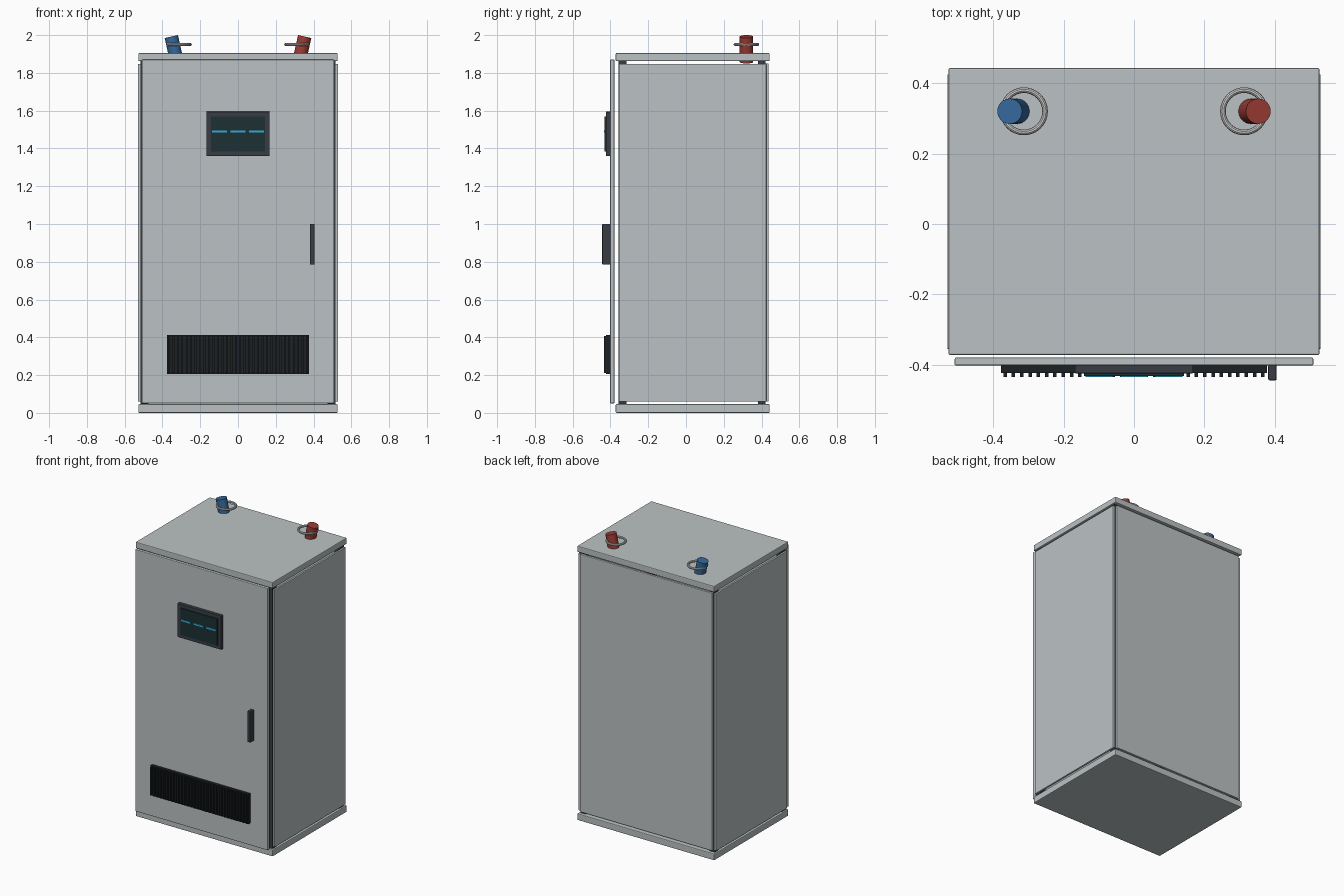
import bpy
from math import radians

if "Cube" in bpy.data.objects:
    bpy.data.objects.remove(bpy.data.objects["Cube"])


def material(name, rgb):
    m = bpy.data.materials.new(name)
    m.diffuse_color = (*rgb, 1)
    m.use_nodes = True
    m.node_tree.nodes["Principled BSDF"].inputs["Base Color"].default_value = m.diffuse_color
    return m


GREY = material("painted_grey", (0.5, 0.54, 0.55))
STEEL = material("steel", (0.55, 0.57, 0.58))
DARK = material("dark_frame", (0.04, 0.047, 0.058))
BLACK = material("black_vent", (0.012, 0.015, 0.018))
GLASS = material("screen_glass", (0.012, 0.03, 0.034))
CYAN = material("cyan", (0.03, 0.42, 0.68))
BLUE = material("blue", (0.035, 0.14, 0.33))
RED = material("red", (0.33, 0.045, 0.035))


def box(name, x, y, z, mat, bevel=0.0):
    """Box from (min, max) ranges, with an optional small edge bevel."""
    lo, hi = zip(x, y, z)
    bpy.ops.mesh.primitive_cube_add(size=1, location=[(a + b) / 2 for a, b in zip(lo, hi)])
    o = bpy.context.object
    o.name = name
    o.scale = [b - a for a, b in zip(lo, hi)]
    bpy.ops.object.transform_apply(location=False, rotation=False, scale=True)
    o.data.materials.append(mat)
    if bevel:
        mod = o.modifiers.new("edge", "BEVEL")
        mod.width = bevel
        mod.segments = 2
    return o


# Base and roof plates
box("base_plate", (-0.527, 0.527), (-0.372, 0.443), (0.0, 0.046), GREY, 0.005)
box("roof_plate", (-0.527, 0.527), (-0.372, 0.443), (1.862, 1.905), GREY, 0.005)

# Corner posts and side panels, mirrored left and right
for s, side in ((-1, "left"), (1, "right")):
    px = sorted((s * 0.475, s * 0.516))
    box("front_post_" + side, px, (-0.357, -0.315), (0.04, 1.87), DARK)
    box("back_post_" + side, px, (0.38, 0.421), (0.04, 1.87), DARK)
    box("side_panel_" + side, sorted((s * 0.516, s * 0.53)), (-0.355, 0.425), (0.06, 1.847), GREY, 0.003)

# Back panel and front door
box("back_panel", (-0.508, 0.508), (0.421, 0.438), (0.06, 1.85), GREY, 0.003)
box("front_door", (-0.509, 0.509), (-0.402, -0.379), (0.05, 1.87), GREY, 0.004)

# Display with three glowing dashes
box("display_bezel", (-0.168, 0.168), (-0.424, -0.4), (1.36, 1.595), DARK, 0.003)
box("display_screen", (-0.142, 0.142), (-0.431, -0.42), (1.385, 1.57), GLASS)
for i in (-1, 0, 1):
    x = i * 0.098
    box("display_dash", (x - 0.039, x + 0.039), (-0.435, -0.43), (1.484, 1.496), CYAN)

# Door handle
box("door_handle", (0.381, 0.405), (-0.444, -0.4), (0.785, 1.0), DARK, 0.004)

# Vent with upright fins
box("vent_plate", (-0.377, 0.377), (-0.423, -0.4), (0.205, 0.412), BLACK)
for i in range(32):
    x = -0.366 + i * 0.732 / 31
    box("vent_fin", (x - 0.005, x + 0.005), (-0.435, -0.422), (0.21, 0.407), BLACK)

# Tilted cable stubs and steel rings on the roof
for s, side, mat in ((-1, "left", BLUE), (1, "right", RED)):
    bpy.ops.mesh.primitive_cylinder_add(vertices=24, radius=0.036, depth=0.138,
                                        location=(s * 0.338, 0.32, 1.925),
                                        rotation=(0, s * radians(12.5), 0))
    o = bpy.context.object
    o.name = "cable_stub_" + side
    o.data.materials.append(mat)
    bpy.ops.object.shade_smooth_by_angle()

    bpy.ops.mesh.primitive_torus_add(major_radius=0.06, minor_radius=0.008, major_segments=32,
                                     minor_segments=10, location=(s * 0.3125, 0.32, 1.95))
    o = bpy.context.object
    o.name = "lifting_ring_" + side
    o.data.materials.append(STEEL)
    bpy.ops.object.shade_smooth_by_angle()
